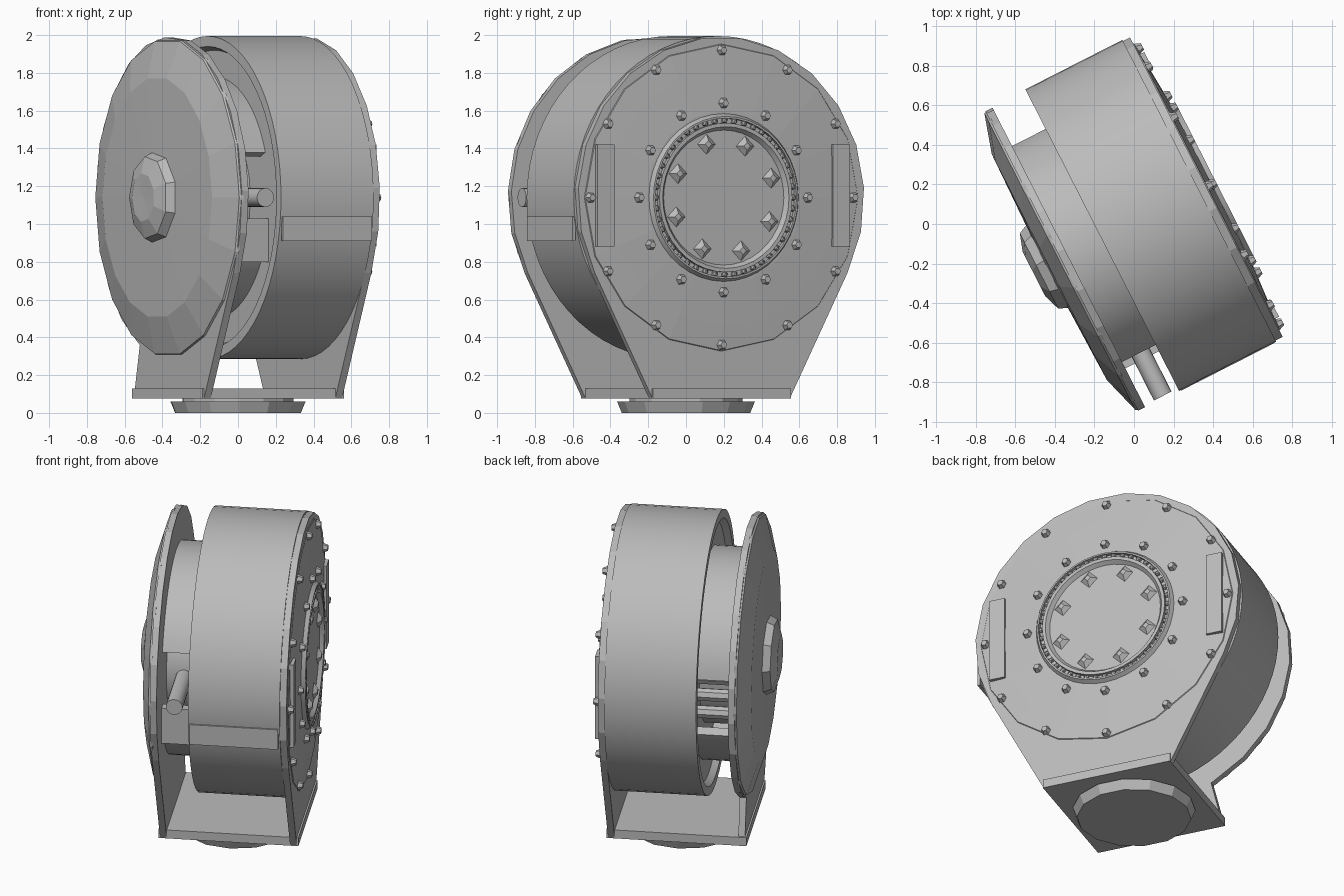
import bpy, bmesh, math
from mathutils import Matrix, Vector

cube = bpy.data.objects.get("Cube")
if cube:
    bpy.data.objects.remove(cube)

TURN = math.radians(27)   # whole machine is turned about z
HUB = 1.14                # height of the wheel axis

grey = bpy.data.materials.new("plain grey")
grey.use_nodes = True
grey.diffuse_color = (0.5, 0.5, 0.5, 1)
grey.node_tree.nodes["Principled BSDF"].inputs["Base Color"].default_value = (0.5, 0.5, 0.5, 1)


def finish(name, bm, smooth=False):
    """Turn a bmesh (x = wheel axis, y = along the wheel) into an object."""
    bmesh.ops.recalc_face_normals(bm, faces=bm.faces)
    mesh = bpy.data.meshes.new(name)
    bm.to_mesh(mesh)
    bm.free()
    obj = bpy.data.objects.new(name, mesh)
    bpy.context.collection.objects.link(obj)
    obj.rotation_euler.z = TURN
    mesh.materials.append(grey)
    if smooth:
        bpy.ops.object.select_all(action='DESELECT')
        obj.select_set(True)
        bpy.context.view_layer.objects.active = obj
        bpy.ops.object.shade_smooth_by_angle(angle=math.radians(30))
    return obj


def on_wheel(x, r, deg):
    a = math.radians(deg)
    return Vector((x, r * math.cos(a), HUB + r * math.sin(a)))


def lathe(name, profile, sides, start=0, end=360, smooth=True):
    """Sweep a closed (radius, x) profile round the wheel axis."""
    bm = bmesh.new()
    full = end - start == 360
    count = sides if full else sides + 1
    rings = [[bm.verts.new(on_wheel(x, r, start + (end - start) * i / sides))
              for r, x in profile] for i in range(count)]
    n = len(profile)
    for i in range(sides):
        a, b = rings[i], rings[(i + 1) % count]
        for j in range(n):
            k = (j + 1) % n
            bm.faces.new((a[j], a[k], b[k], b[j]))
    if not full:
        bm.faces.new(rings[0])
        bm.faces.new(rings[-1])
    bmesh.ops.remove_doubles(bm, verts=bm.verts, dist=0.0005)
    return finish(name, bm, smooth)


def slab(name, outline, x0, x1):
    """Extrude a (y, z) outline along the wheel axis."""
    bm = bmesh.new()
    face = bm.faces.new([bm.verts.new((x0, y, z)) for y, z in outline])
    out = bmesh.ops.extrude_face_region(bm, geom=[face])
    moved = [v for v in out["geom"] if isinstance(v, bmesh.types.BMVert)]
    bmesh.ops.translate(bm, verts=moved, vec=(x1 - x0, 0, 0))
    return finish(name, bm)


def box(name, lo, hi):
    return slab(name, [(lo[1], lo[2]), (hi[1], lo[2]), (hi[1], hi[2]), (lo[1], hi[2])], lo[0], hi[0])


def cone(bm, where, axis, r1, r2, depth, sides):
    turn = Vector((0, 0, 1)).rotation_difference(Vector(axis)).to_matrix().to_4x4()
    bmesh.ops.create_cone(bm, cap_ends=True, segments=sides, radius1=r1, radius2=r2,
                          depth=depth, matrix=Matrix.Translation(where) @ turn)


def arc(r, start, end, steps):
    pts = [on_wheel(0, r, start + (end - start) * i / steps) for i in range(steps + 1)]
    return [(p.y, p.z) for p in pts]


# Side plates, tangent to the base
slab("left_side_plate", [(-0.41, 0.08), (0.41, 0.08)] + arc(0.85, -28, 208, 15), 0.37, 0.41)
slab("right_side_plate", [(-0.41, 0.08), (0.41, 0.08), (0.34, 0.36)] + arc(0.85, -65, 208, 18), -0.41, -0.37)

# Domed covers on both plates, and the hub on the right one
lathe("left_cover", [(0, 0.40), (0.82, 0.40), (0.81, 0.415), (0.68, 0.425), (0.46, 0.44), (0, 0.44)], 16, smooth=False)
lathe("right_cover", [(0, -0.40), (0.85, -0.40), (0.84, -0.42), (0.64, -0.48), (0, -0.495)], 18, smooth=False)
lathe("right_hub", [(0, -0.47), (0.25, -0.47), (0.22, -0.535), (0.13, -0.565), (0, -0.56)], 9, smooth=False)

# Main drum with a rimmed, recessed face
lathe("main_drum", [(0, 0.37), (0.855, 0.37), (0.855, -0.18), (0.80, -0.18), (0.78, -0.14), (0, -0.14)], 64)
box("drum_front_strip", (-0.17, -0.858, 0.91), (0.36, -0.84, 1.04))

# Smaller drum, slotted at the front and open at the back
shell = [(0.64, -0.38), (0.64, -0.13), (0.58, -0.13), (0.58, -0.38)]
lathe("small_drum_upper", shell, 32, 10, 158)
lathe("small_drum_lower", shell, 22, 206, 325)
lathe("small_drum_back_lip", shell, 4, 325, 335)
lathe("inner_core", [(0, -0.38), (0.42, -0.38), (0.42, -0.13), (0, -0.13)], 24)
box("front_slot_block", (-0.37, -0.63, 0.80), (-0.14, -0.57, 1.03))
bm = bmesh.new()
for deg in (-18, -4, 8):
    cone(bm, on_wheel(-0.26, 0.52, deg), (1, 0, 0), 0.04, 0.04, 0.25, 8)
finish("spacer_posts", bm, True)

# Rod sticking out of the front slot
bm = bmesh.new()
cone(bm, (-0.265, -0.63, HUB), (0, 1, 0), 0.05, 0.05, 0.42, 20)
finish("front_rod", bm, True)

# Bearing on the left cover
lathe("bearing_outer_ring", [(0.45, 0.43), (0.43, 0.465), (0.42, 0.465), (0.42, 0.43)], 40)
lathe("bearing_inner_ring", [(0.395, 0.43), (0.395, 0.465), (0.375, 0.465), (0.35, 0.43)], 40)
bm = bmesh.new()
for i in range(44):
    spot = Matrix.Translation(on_wheel(0.448, 0.408, i * 360 / 44))
    bmesh.ops.create_icosphere(bm, subdivisions=1, radius=0.018, matrix=spot)
finish("bearing_balls", bm)

# Bolts in two circles, and lugs inside the bearing
bm = bmesh.new()
for i in range(12):
    for r, x in ((0.5, 0.45), (0.78, 0.43)):
        cone(bm, on_wheel(x, r, i * 30), (1, 0, 0), 0.03, 0.018, 0.03, 6)
finish("cover_bolts", bm)
bm = bmesh.new()
for i in range(8):
    cone(bm, on_wheel(0.45, 0.30, i * 45 + 20), (1, 0, 0), 0.06, 0.02, 0.03, 4)
finish("bearing_lugs", bm)

# Upright brackets beside the bearing
for side, y in (("front", -0.70), ("back", 0.70)):
    box(side + "_bracket", (0.41, y - 0.05, 0.88), (0.44, y + 0.05, 1.42))

# Base slab, neck and thin round foot
box("base_slab", (-0.42, -0.41, 0.075), (0.42, 0.41, 0.13))
bm = bmesh.new()
cone(bm, (0, 0, 0.03), (0, 0, 1), 0.34, 0.365, 0.06, 14)
cone(bm, (0, 0, 0.07), (0, 0, 1), 0.30, 0.30, 0.03, 14)
finish("round_foot", bm)
